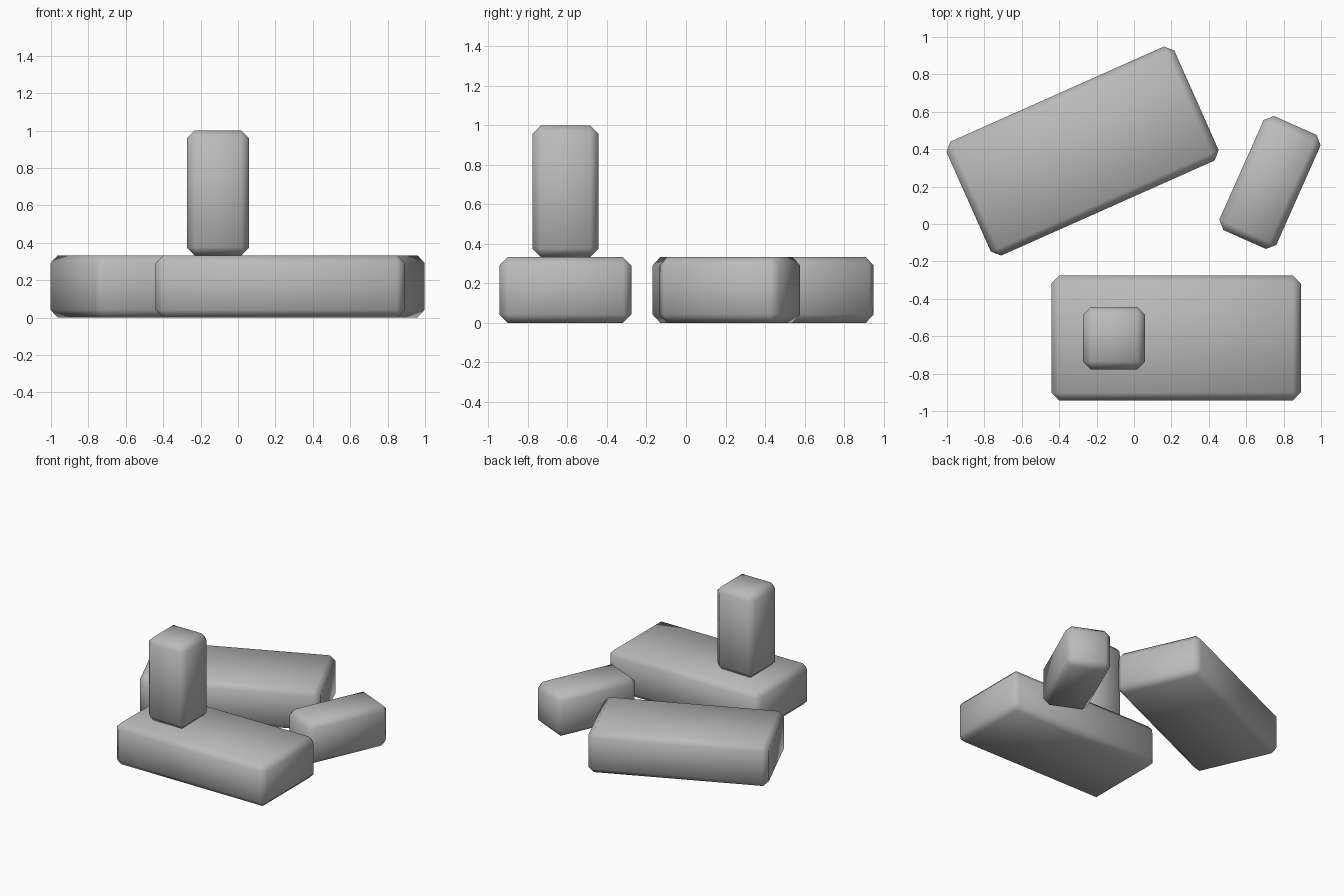
import bpy
import bmesh
from math import radians

cube = bpy.data.objects.get("Cube")
if cube:
    bpy.data.objects.remove(cube, do_unlink=True)

# One plain grey for every block
grey = bpy.data.materials.new("stone grey")
grey.use_nodes = True
colour = (0.5, 0.5, 0.5, 1)
grey.diffuse_color = colour
grey.node_tree.nodes["Principled BSDF"].inputs["Base Color"].default_value = colour

UNIT = 1 / 3      # block thickness
BEVEL = 0.042     # chamfer width


def block(name, length, width, height, x, y, base=0, turn=0):
    """Chamfered, smooth-shaded block standing on height base."""
    mesh = bpy.data.meshes.new(name)
    bm = bmesh.new()
    bmesh.ops.create_cube(bm, size=1)
    bmesh.ops.scale(bm, vec=(length, width, height), verts=bm.verts)
    bmesh.ops.bevel(bm, geom=bm.edges[:], offset=BEVEL, segments=1,
                    profile=0.5, affect='EDGES')
    for face in bm.faces:
        face.smooth = True
    bm.to_mesh(mesh)
    bm.free()
    mesh.materials.append(grey)
    obj = bpy.data.objects.new(name, mesh)
    obj.location = (x, y, base + height / 2)
    obj.rotation_euler.z = radians(turn)
    bpy.context.collection.objects.link(obj)
    return obj


# Two large slabs lying flat
block("front_slab", 4 * UNIT, 2 * UNIT, UNIT, 0.225, -0.61)
block("back_slab", 4 * UNIT, 2 * UNIT, UNIT, -0.275, 0.39, turn=24)

# Small block lying flat, and one standing on the front slab
block("small_block", 2 * UNIT, UNIT, UNIT, 0.727, 0.222, turn=66)
block("upright_block", UNIT, UNIT, 2 * UNIT, -0.107, -0.61, base=UNIT)
